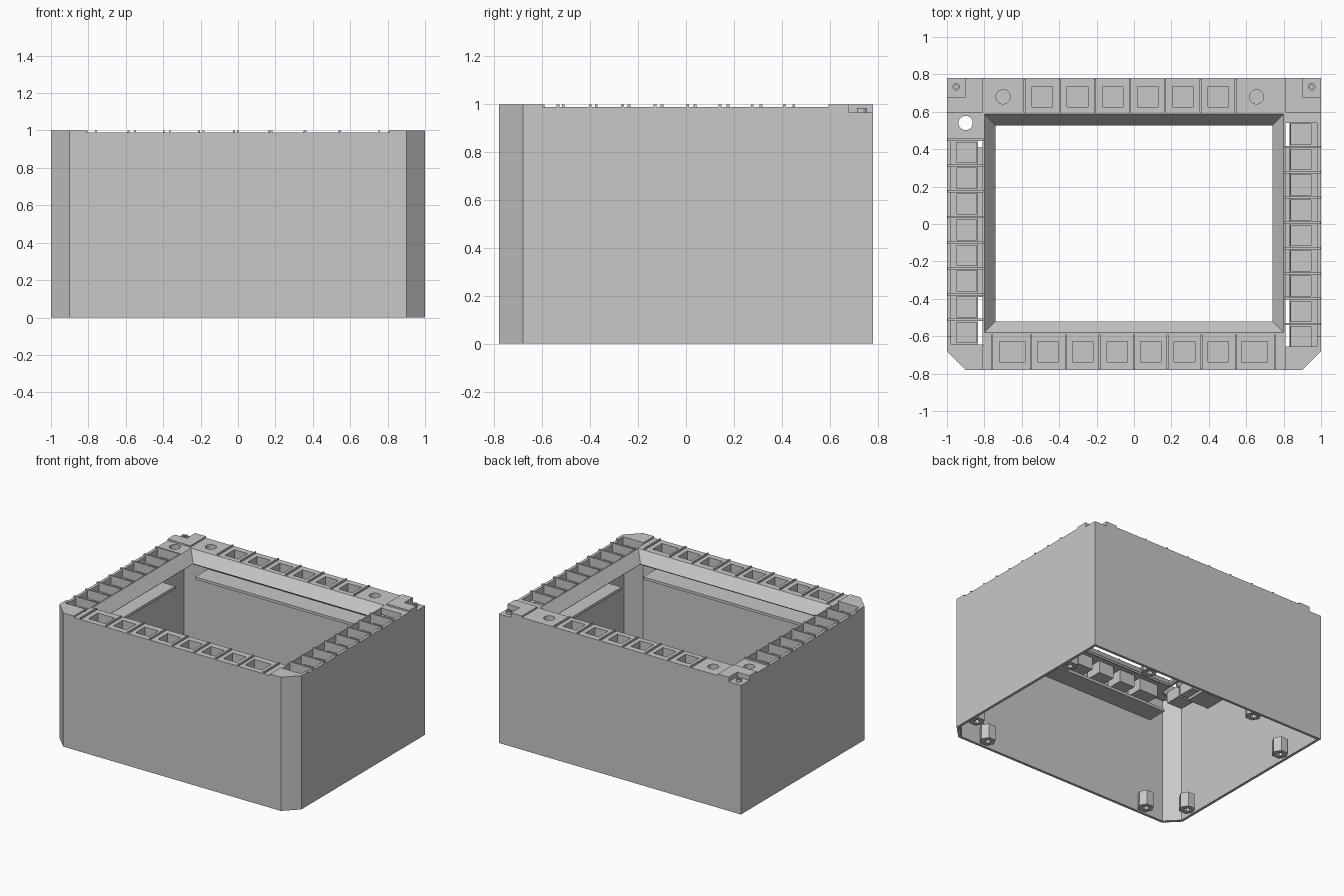
import bpy, bmesh, math

if "Cube" in bpy.data.objects:
    bpy.data.objects.remove(bpy.data.objects["Cube"])

grey = bpy.data.materials.new("panel_grey")
grey.diffuse_color = (0.58, 0.58, 0.58, 1)
grey.use_nodes = True
grey.node_tree.nodes["Principled BSDF"].inputs["Base Color"].default_value = grey.diffuse_color


def prism(bm, pts, z0, z1):
    """Extruded closed outline (counter-clockwise)."""
    lo = [bm.verts.new((x, y, z0)) for x, y in pts]
    hi = [bm.verts.new((x, y, z1)) for x, y in pts]
    bm.faces.new(lo[::-1])
    bm.faces.new(hi)
    n = len(pts)
    for i in range(n):
        j = (i + 1) % n
        bm.faces.new((lo[i], lo[j], hi[j], hi[i]))


def box(bm, x0, x1, y0, y1, z0, z1):
    x0, x1 = sorted((x0, x1))
    y0, y1 = sorted((y0, y1))
    prism(bm, [(x0, y0), (x1, y0), (x1, y1), (x0, y1)], z0, z1)


def circle(x, y, r, n, turn=0.0):
    return [(x + r * math.cos(turn + math.tau * i / n),
             y + r * math.sin(turn + math.tau * i / n)) for i in range(n)]


def tube(bm, x, y, ro, ri, n, z0, z1):
    """Ring with a straight hole."""
    rings = []
    for r, z in ((ro, z0), (ro, z1), (ri, z1), (ri, z0)):
        rings.append([bm.verts.new((px, py, z)) for px, py in circle(x, y, r, n)])
    for k in range(4):
        a, b = rings[k], rings[(k + 1) % 4]
        for i in range(n):
            j = (i + 1) % n
            bm.faces.new((a[i], a[j], b[j], b[i]))


def cup(bm, x, y, w, d, z0, z1, t=0.008):
    """Open-topped square pocket, w and d measured inside."""
    a, b = w / 2, d / 2
    box(bm, x - a - t, x + a + t, y - b - t, y + b + t, z0, z0 + t)
    for s in (-1, 1):
        box(bm, x + s * a, x + s * (a + t), y - b - t, y + b + t, z0 + t, z1)
        box(bm, x - a, x + a, y + s * b, y + s * (b + t), z0 + t, z1)


def finish(name, bm):
    me = bpy.data.meshes.new(name)
    bm.to_mesh(me)
    bm.free()
    me.materials.append(grey)
    ob = bpy.data.objects.new(name, me)
    bpy.context.collection.objects.link(ob)
    return ob


def cut(ob, bm):
    cutter = finish("cutter", bm)
    cutter.hide_render = True
    mod = ob.modifiers.new("cut", 'BOOLEAN')
    mod.operation, mod.solver, mod.object = 'DIFFERENCE', 'EXACT', cutter
    dg = bpy.context.evaluated_depsgraph_get()
    me = bpy.data.meshes.new_from_object(ob.evaluated_get(dg))
    ob.modifiers.clear()
    ob.data = me
    bpy.data.objects.remove(cutter)


def outline(t):
    """Case outline with chamfered front corners, inset by t."""
    x, y, c = 1 - t, 0.78 - t, 0.1 - 0.4 * t
    return [(-x + c, -y), (x - c, -y), (x, -y + c), (x, y), (-x, y), (-x, -y + c)]


# Key layout: (x, y, width, depth)
front_keys = [(x, -0.682, 0.14 if abs(x) > 0.6 else 0.11, 0.11)
              for x in (-0.65, -0.46, -0.275, -0.09, 0.09, 0.27, 0.45, 0.645)]
back_keys = [(-0.49 + 0.188 * i, 0.68, 0.11, 0.11) for i in range(6)]
left_keys = [(-0.895, 0.382 - 0.1375 * i, 0.108, 0.108) for i in range(8)]
right_keys = [(0.893, 0.48 - 0.1353 * i, 0.108, 0.108) for i in range(9)]
slots = {-1: (-0.655, 0.455), 1: (-0.655, 0.54)}

# Case: hollow, open underneath
bm = bmesh.new()
prism(bm, outline(0), 0, 1)
case = finish("case", bm)
bm = bmesh.new()
prism(bm, outline(0.02), -0.1, 0.94)
cut(case, bm)

# Top lowered between the raised corners
bm = bmesh.new()
box(bm, -0.81, 0.81, -0.9, 0.9, 0.988, 1.1)
cut(case, bm)
bm = bmesh.new()
for s in (-1, 1):
    box(bm, s * 0.795, s * 1.1, -0.6, 0.595, 0.988, 1.1)
cut(case, bm)

# Display opening, key holes, side slots, round holes, corner recesses
bm = bmesh.new()
box(bm, -0.8, 0.8, -0.58, 0.587, 0.9, 1.1)
for x, y, w, d in front_keys + back_keys:
    box(bm, x - w / 2, x + w / 2, y - d / 2, y + d / 2, 0.9, 1.1)
for s, (y0, y1) in slots.items():
    box(bm, s * 0.81, s * 0.978, y0, y1, 0.9, 1.1)
    box(bm, s * 0.9, s * 1.1, 0.68, 0.9, 0.965, 1.1)
    prism(bm, [(s * 1.1, -0.672), (s * 0.895, -0.672), (s * 0.895, -0.9),
               (s * 1.1, -0.9)][::-s], 0.985, 1.1)
for x, y in ((-0.7, 0.68), (0.655, 0.68), (-0.9, 0.54)):
    prism(bm, circle(x, y, 0.038, 32), 0.9, 1.1)
cut(case, bm)

# Sloping frame round the display opening
bm = bmesh.new()
loops = []
for t, z in ((0, 0.988), (0.06, 0.91), (0.05, 0.9), (-0.01, 0.94)):
    x, y0, y1 = 0.8 - t, -0.58 + t, 0.587 - t
    loops.append([bm.verts.new(p) for p in
                  ((-x, y0, z), (x, y0, z), (x, y1, z), (-x, y1, z))])
for k in range(4):
    a, b = loops[k], loops[(k + 1) % 4]
    for i in range(4):
        j = (i + 1) % 4
        bm.faces.new((a[i], b[i], b[j], a[j]))
bmesh.ops.recalc_face_normals(bm, faces=bm.faces)
finish("display_bezel", bm)

# Recessed shelves with key holes along the sides
for name, s, keys in (("left", -1, left_keys), ("right", 1, right_keys)):
    y0, y1 = slots[s]
    bm = bmesh.new()
    box(bm, s * 0.835, s * 0.985, y0 - 0.01, y1 + 0.01, 0.915, 0.935)
    shelf = finish(name + "_key_shelf", bm)
    bm = bmesh.new()
    for x, y, w, d in keys:
        box(bm, x - w / 2, x + w / 2, y - d / 2, y + d / 2, 0.9, 1)
    cut(shelf, bm)

# Key pockets hanging below the holes
for name, keys, top in (("front", front_keys, 0.942), ("back", back_keys, 0.942),
                        ("left", left_keys, 0.918), ("right", right_keys, 0.918)):
    bm = bmesh.new()
    for x, y, w, d in keys:
        cup(bm, x, y, w, d, 0.85, top)
    finish(name + "_key_pockets", bm)

# Closed floors under the two knob holes
bm = bmesh.new()
for x in (-0.7, 0.655):
    prism(bm, circle(x, 0.68, 0.05, 32), 0.925, 0.942)
finish("knob_floors", bm)

# Raised divider ribs between keys
bm = bmesh.new()
for x in (-0.76, -0.55, -0.365, -0.185, 0, 0.18, 0.36, 0.545, 0.755):
    box(bm, x - 0.005, x + 0.005, -0.775, -0.59, 0.985, 1)
for i in range(7):
    x = -0.585 + 0.188 * i
    box(bm, x - 0.005, x + 0.005, 0.595, 0.775, 0.985, 1)
for s, start, step, n in ((-1, 0.45, 0.1375, 9), (1, 0.412, 0.1353, 8)):
    for i in range(n):
        y = start - step * i
        box(bm, s * 0.805, s * 0.998, y - 0.006, y + 0.006, 0.916, 1)
finish("divider_ribs", bm)

# Circuit ledges on the inner walls
bm = bmesh.new()
for s in (-1, 1):
    box(bm, s * 0.805, s * 0.985, -0.39, 0.41, 0.75, 0.77)
    box(bm, -0.78, 0.78, s * 0.61, s * 0.765, 0.75, 0.77)
finish("inner_ledges", bm)

# Corner screws on top
bm = bmesh.new()
for s in (-1, 1):
    tube(bm, s * 0.95, 0.733, 0.02, 0.01, 20, 0.964, 0.985)
    tube(bm, s * 0.922, -0.698, 0.017, 0.008, 20, 0.984, 0.997)
bmesh.ops.recalc_face_normals(bm, faces=bm.faces)
finish("corner_screws", bm)

# Hexagonal mounting posts near the bottom
bm = bmesh.new()
for s in (-1, 1):
    for x, y in ((0.93, -0.55), (0.93, 0.43), (0.7, -0.71), (0.46, 0.71)):
        tube(bm, s * x, y, 0.056, 0.022, 6, 0.01, 0.12)
bmesh.ops.recalc_face_normals(bm, faces=bm.faces)
finish("mounting_posts", bm)
